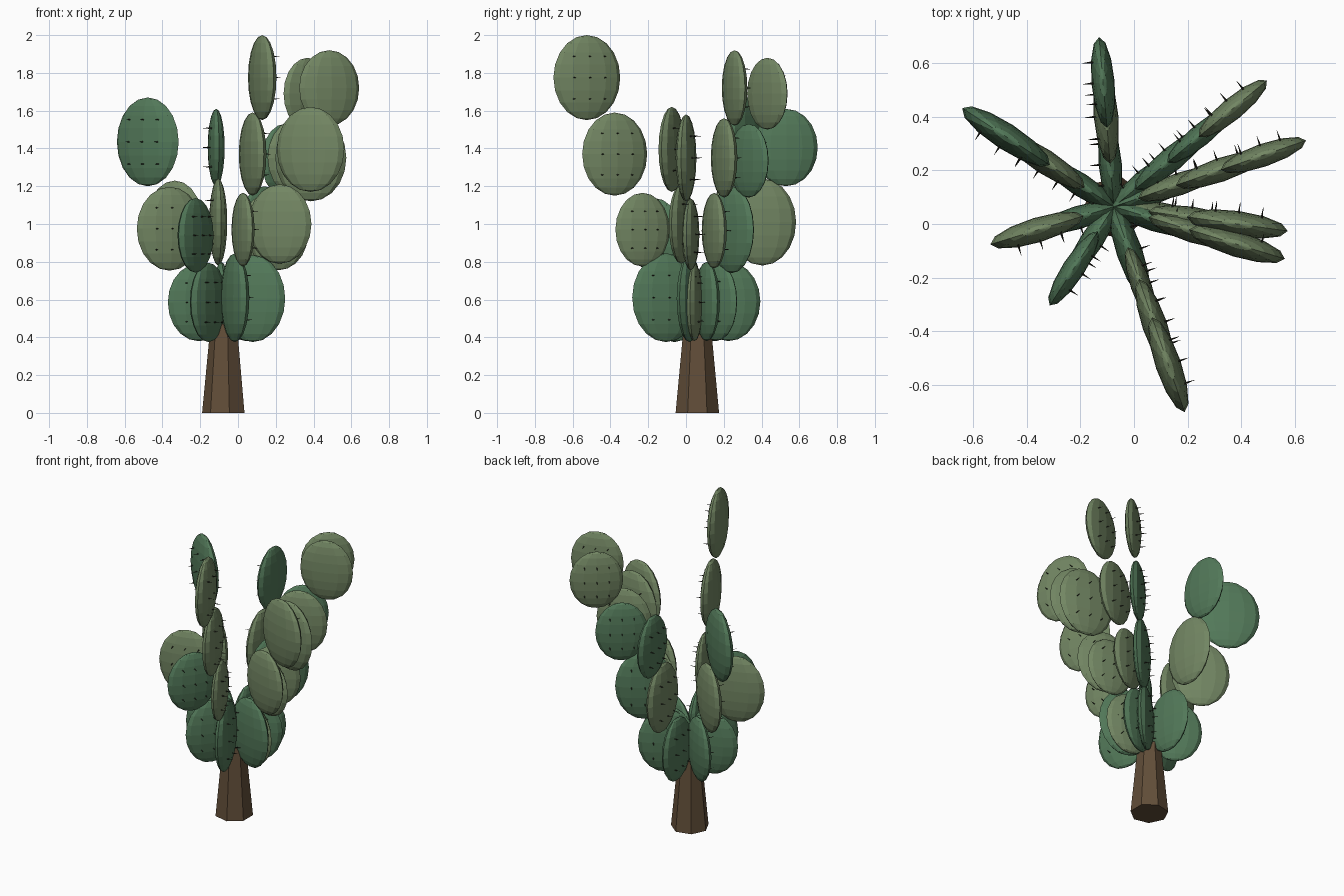
import bpy, bmesh, math
from mathutils import Matrix, Vector

if "Cube" in bpy.data.objects:
    bpy.data.objects.remove(bpy.data.objects["Cube"])

CX, CY = -0.075, 0.065   # cactus axis


def material(name, rgb):
    m = bpy.data.materials.new(name)
    m.diffuse_color = (*rgb, 1)
    m.use_nodes = True
    m.node_tree.nodes["Principled BSDF"].inputs["Base Color"].default_value = m.diffuse_color
    return m


MATS = {
    "D": material("dark_green", (0.085, 0.19, 0.10)),
    "L": material("light_green", (0.17, 0.24, 0.125)),
}
BARK = material("bark", (0.12, 0.075, 0.04))
SPINE = material("spine", (0.03, 0.03, 0.02))


def finish(bm, name, mat):
    me = bpy.data.meshes.new(name)
    bm.to_mesh(me)
    bm.free()
    me.materials.append(mat)
    ob = bpy.data.objects.new(name, me)
    bpy.context.collection.objects.link(ob)
    return ob


# trunk: tapered seven-sided post
bm = bmesh.new()
bmesh.ops.create_cone(bm, cap_ends=True, segments=7, radius1=0.118, radius2=0.073, depth=0.47)
vert = max(bm.verts, key=lambda v: v.co.xy.length)
turn = math.pi - math.atan2(vert.co.y, vert.co.x)
bmesh.ops.transform(bm, verts=bm.verts,
                    matrix=Matrix.Translation((CX + 0.003, CY - 0.005, 0.235)) @ Matrix.Rotation(turn, 4, "Z"))
finish(bm, "trunk", BARK)

THICK = 0.046


def pad(name, angle, s, z, a, b, tone):
    """Flattened ellipsoid standing in the vertical plane of its arm, spines on one face."""
    frame = Matrix.Translation((CX, CY, 0)) @ Matrix.Rotation(math.radians(angle), 4, "Z") \
        @ Matrix.Translation((s, 0, z))
    t = THICK * a / 0.18
    bm = bmesh.new()
    bmesh.ops.create_uvsphere(bm, u_segments=12, v_segments=10, radius=1,
                              matrix=frame @ Matrix.Diagonal((a, t, b, 1)))
    finish(bm, name, MATS[tone])

    # 3 x 3 grid of spines
    bm = bmesh.new()
    for i in (-1, 0, 1):
        for k in (-1, 0, 1):
            u, w = 0.46 * i, 0.5 * k
            h = t * math.sqrt(1 - u * u - w * w)
            at = Matrix.Translation((u * a, h + 0.014, w * b)) @ Matrix.Rotation(-math.pi / 2, 4, "X")
            bmesh.ops.create_cone(bm, cap_ends=True, segments=4, radius1=0.004, radius2=0.0005,
                                  depth=0.036, matrix=frame @ at)
    finish(bm, name + "_spines", SPINE)


# arms: direction in degrees, then pads as (distance out, height, half width, half height, tone)
ARMS = [
    (95, [(0.16, 0.59, 0.17, 0.21, "D"), (0.34, 1.01, 0.18, 0.23, "L"), (0.465, 1.405, 0.17, 0.205, "D")]),
    (39.5, [(0.15, 0.59, 0.17, 0.21, "D"), (0.28, 0.97, 0.18, 0.23, "D"),
            (0.42, 1.335, 0.162, 0.195, "D"), (0.575, 1.69, 0.165, 0.19, "L")]),
    (19, [(0.14, 0.59, 0.17, 0.21, "D"), (0.26, 0.965, 0.165, 0.2, "L"),
          (0.42, 1.35, 0.175, 0.21, "L"), (0.59, 1.72, 0.168, 0.2, "L")]),
    (-8, [(0.15, 0.585, 0.165, 0.205, "L"), (0.29, 0.945, 0.16, 0.19, "L"), (0.465, 1.35, 0.19, 0.23, "L")]),
    (-17, [(0.16, 0.605, 0.18, 0.23, "D"), (0.31, 1.0, 0.175, 0.21, "L"), (0.48, 1.395, 0.187, 0.225, "L")]),
    (-71, [(0.18, 0.61, 0.19, 0.235, "D"), (0.312, 0.97, 0.152, 0.195, "L"),
           (0.468, 1.37, 0.182, 0.22, "L"), (0.624, 1.775, 0.187, 0.225, "L")]),
    (237, [(0.15, 0.585, 0.17, 0.21, "D"), (0.275, 0.94, 0.165, 0.197, "D")]),
    (197, [(0.14, 0.585, 0.17, 0.205, "D"), (0.3, 0.975, 0.182, 0.222, "L")]),
    (147, [(0.15, 0.59, 0.17, 0.21, "D"), (0.31, 1.005, 0.18, 0.225, "L"), (0.48, 1.435, 0.195, 0.235, "D")]),
]
for n, (angle, pads) in enumerate(ARMS, 1):
    for j, (s, z, a, b, tone) in enumerate(pads, 1):
        pad(f"arm_{n}_pad_{j}", angle, s, z, a, b, tone)
